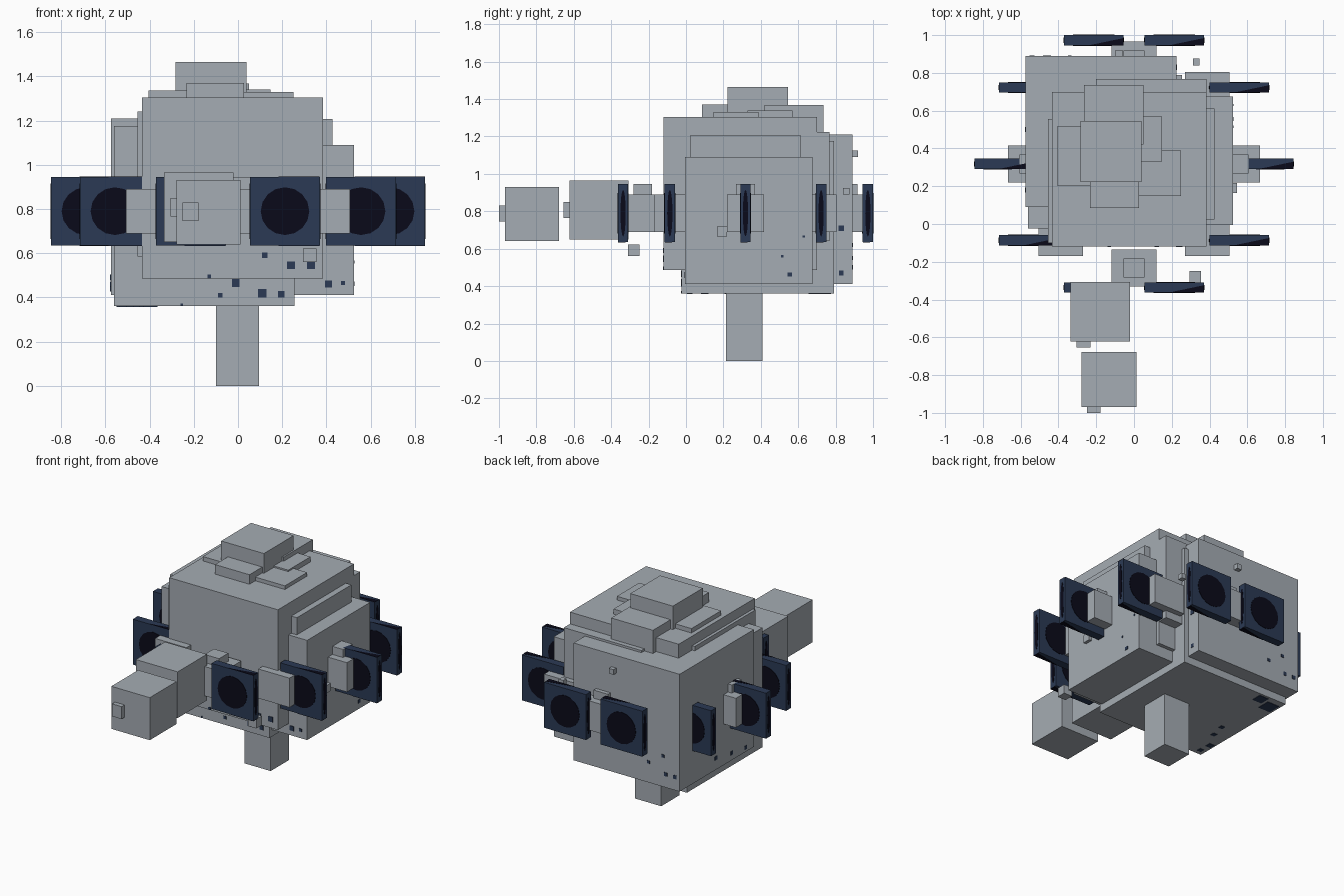
import bpy, bmesh, math
from mathutils import Matrix, Vector

if "Cube" in bpy.data.objects:
    bpy.data.objects.remove(bpy.data.objects["Cube"], do_unlink=True)


def material(name, rgb):
    m = bpy.data.materials.new(name)
    m.use_nodes = True
    m.diffuse_color = (*rgb, 1)
    m.node_tree.nodes["Principled BSDF"].inputs["Base Color"].default_value = (*rgb, 1)
    return m


GREY = material("hull grey", (0.376, 0.413, 0.451))
NAVY = material("panel navy", (0.024, 0.042, 0.089))
DARK = material("lens black", (0.003, 0.003, 0.010))


def finish(name, bm, mats):
    mesh = bpy.data.meshes.new(name)
    bmesh.ops.recalc_face_normals(bm, faces=bm.faces[:])
    bm.to_mesh(mesh)
    bm.free()
    for m in mats:
        mesh.materials.append(m)
    ob = bpy.data.objects.new(name, mesh)
    bpy.context.collection.objects.link(ob)
    return ob


def add_box(bm, centre, size):
    mat = Matrix.Translation(centre) @ Matrix.Diagonal((*size, 1))
    bmesh.ops.create_cube(bm, size=1, matrix=mat)


def box(name, x, y, z, mat=GREY):
    bm = bmesh.new()
    lo, hi = Vector((x[0], y[0], z[0])), Vector((x[1], y[1], z[1]))
    add_box(bm, (lo + hi) / 2, hi - lo)
    return finish(name, bm, [mat])


def cube(name, x, y, z, s, mat=GREY):
    # cube given by its lower corner and side length
    return box(name, (x, x + s), (y, y + s), (z, z + s), mat)


# Overlapping hull blocks
cube("hull_main", -0.435, -0.12, 0.485, 0.82)
cube("hull_back", -0.575, 0.09, 0.41, 0.80)
cube("hull_side", -0.155, -0.005, 0.41, 0.68)
cube("hull_base", -0.56, -0.025, 0.36, 0.815)
cube("hull_shoulder_right", -0.455, -0.10, 0.585, 0.655)
cube("hull_shoulder_left", -0.16, 0.025, 0.62, 0.587)
cube("hull_shoulder_back", -0.20, 0.182, 0.64, 0.585)

# Stepped roof blocks
cube("roof_tower", -0.283, 0.223, 1.143, 0.322)
cube("roof_rear", -0.265, 0.42, 1.053, 0.315)
cube("roof_front", -0.233, 0.085, 1.11, 0.26)
cube("roof_right", -0.405, 0.20, 1.015, 0.32)
cube("roof_left", 0.01, 0.148, 1.09, 0.24)
cube("roof_plate", -0.092, 0.33, 1.10, 0.24)

# Foot post below the hull
box("foot_post", (-0.1, 0.096), (0.215, 0.41), (0, 0.40))

# Forward pods with nose knobs
cube("forward_pod_inner", -0.335, -0.622, 0.65, 0.315)
cube("forward_pod_outer", -0.278, -0.968, 0.64, 0.29)
box("inner_knob", (-0.305, -0.23), (-0.655, -0.58), (0.765, 0.85))
box("outer_knob", (-0.25, -0.178), (-1.0, -0.93), (0.745, 0.83))

# Small free and attached cubes
cube("front_cube", 0.293, -0.31, 0.56, 0.062)
cube("left_cube", 0.492, 0.165, 0.665, 0.053)
cube("back_cube", -0.097, 0.885, 1.09, 0.035)
cube("back_left_cube", 0.313, 0.84, 0.89, 0.035)

# Ring of eight thruster blocks
CY = 0.318
for i in range(8):
    a = math.radians(45 * i)
    cx, cy = 0.55 * math.cos(a), CY + 0.55 * math.sin(a)
    box(f"ring_block_{i}", (cx - 0.118, cx + 0.118), (cy - 0.098, cy + 0.098), (0.69, 0.89))
    if i % 2 == 0:
        box(f"ring_cap_{i}", (cx - 0.055, cx + 0.055), (cy - 0.05, cy + 0.05), (0.85, 0.945))


def lens(bm, axis, r1, r2, depth):
    # flat elliptical disc running through the panel along one axis
    turn = Matrix.Rotation(math.pi / 2, 4, "X" if axis == "y" else "Y")
    stretch = (r1, 1, r2) if axis == "y" else (1, r1, r2)
    bmesh.ops.create_cone(bm, cap_ends=True, segments=16, radius1=1, radius2=1, depth=depth,
                          matrix=Matrix.Diagonal((*stretch, 1)) @ turn)


def panel(name, cx, cy, cz=0.79):
    bm = bmesh.new()
    add_box(bm, (0, 0, 0), (0.315, 0.055, 0.31))
    plain = len(bm.faces)
    lens(bm, "y", 0.11, 0.108, 0.060)
    lens(bm, "x", 0.014, 0.125, 0.320)
    # wedge mark on the top and bottom edges
    tri = [(-0.03, -0.0272), (0.157, -0.0272), (0.157, 0.012)]
    low = [bm.verts.new((x, y, -0.157)) for x, y in tri]
    top = [bm.verts.new((x, y, 0.157)) for x, y in tri]
    bm.faces.new(low[::-1])
    bm.faces.new(top)
    for j in range(3):
        k = (j + 1) % 3
        bm.faces.new((low[j], low[k], top[k], top[j]))
    bm.faces.ensure_lookup_table()
    for f in bm.faces[plain:]:
        f.material_index = 1
    bmesh.ops.translate(bm, verts=bm.verts[:], vec=(cx, cy, cz))
    finish(name, bm, [NAVY, DARK])


# Ring of ten navy panels
for i in range(10):
    a = math.radians(36 * i)
    panel(f"panel_{i}", 0.688 * math.cos(a), CY + 0.688 * math.sin(a))


def spots(name, normal, level, marks):
    # thin painted squares on a plane: marks hold the two in-plane coordinates and size
    bm = bmesh.new()
    for u, v, s in marks:
        c, d = [u, v], [s, s]
        c.insert(normal, level)
        d.insert(normal, 0.006)
        add_box(bm, c, d)
    finish(name, bm, [NAVY])


# Painted specks low on the hull
spots("front_specks_main", 1, -0.12, [(0.24, 0.545, 0.035), (0.33, 0.545, 0.035),
                                      (0.12, 0.59, 0.025), (-0.13, 0.495, 0.018)])
spots("front_specks_base", 1, -0.025, [(-0.01, 0.465, 0.035), (0.11, 0.418, 0.038),
                                       (0.195, 0.415, 0.03), (-0.08, 0.41, 0.02),
                                       (-0.255, 0.367, 0.012)])
spots("front_specks_side", 1, -0.005, [(0.41, 0.46, 0.032), (0.475, 0.465, 0.02)])
spots("left_specks_side", 0, 0.525, [(0.555, 0.462, 0.022), (0.515, 0.56, 0.012),
                                     (0.63, 0.665, 0.012)])
spots("left_specks_back", 0, 0.225, [(0.83, 0.71, 0.03), (0.83, 0.47, 0.025)])
spots("back_specks", 1, 0.89, [(-0.45, 0.62, 0.02), (-0.34, 0.55, 0.02),
                               (-0.47, 0.50, 0.025), (-0.54, 0.50, 0.025)])
spots("right_specks", 0, -0.575, [(0.50, 0.49, 0.025), (0.33, 0.46, 0.025), (0.18, 0.44, 0.025)])
spots("under_specks", 2, 0.36, [(-0.50, 0.70, 0.09), (-0.40, 0.74, 0.07), (-0.44, 0.32, 0.03),
                                (-0.46, 0.22, 0.03), (-0.53, 0.10, 0.04), (-0.52, 0.02, 0.03)])
